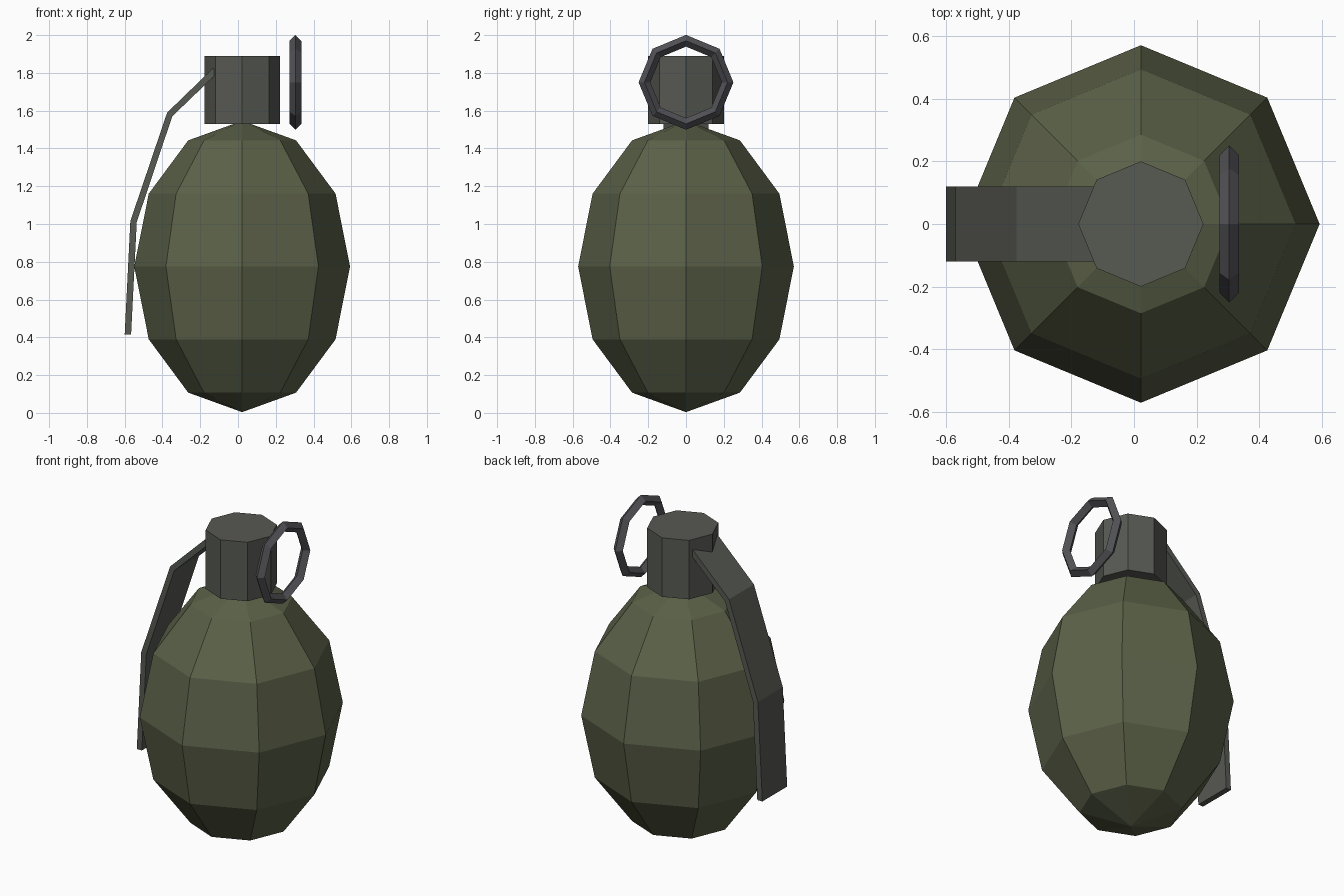
import bpy, bmesh
from math import pi

if "Cube" in bpy.data.objects:
    bpy.data.objects.remove(bpy.data.objects["Cube"])

CX = 0.022  # axis of body and cap


def paint(obj, name, rgb):
    mat = bpy.data.materials.get(name) or bpy.data.materials.new(name)
    mat.diffuse_color = (*rgb, 1)
    mat.use_nodes = True
    mat.node_tree.nodes["Principled BSDF"].inputs["Base Color"].default_value = mat.diffuse_color
    obj.data.materials.append(mat)


OLIVE = ("olive", (0.105, 0.12, 0.065))
STEEL = ("steel", (0.095, 0.1, 0.085))
DARK = ("dark_metal", (0.085, 0.085, 0.095))

# Faceted egg-shaped body
bpy.ops.mesh.primitive_uv_sphere_add(segments=8, ring_count=6, radius=1,
                                     location=(CX, 0, 0.775))
body = bpy.context.object
body.name = "body"
body.scale = (0.571, 0.571, 0.771)
paint(body, *OLIVE)

# Octagonal fuse cap
bpy.ops.mesh.primitive_cylinder_add(vertices=8, radius=0.2, depth=0.36,
                                    location=(CX, 0, 1.71))
cap = bpy.context.object
cap.name = "fuse_cap"
paint(cap, *STEEL)

# Pull ring with diamond cross-section
bpy.ops.mesh.primitive_torus_add(major_segments=8, minor_segments=4,
                                 major_radius=0.22, minor_radius=0.031,
                                 location=(0.304, 0, 1.75), rotation=(0, pi / 2, 0))
ring = bpy.context.object
ring.name = "pull_ring"
paint(ring, *DARK)

# Bent safety lever: outer and inner outline in the xz plane, extruded along y
outer = [(-0.13, 1.827), (-0.375, 1.59), (-0.57, 1.015), (-0.6, 0.415)]
inner = [(-0.566, 0.415), (-0.536, 1.01), (-0.348, 1.57), (-0.112, 1.797)]
half = len(outer)
bm = bmesh.new()
pts = outer + inner
sides = [[bm.verts.new((x, y, z)) for x, z in pts] for y in (-0.12, 0.12)]
n = len(pts)
for i in range(n):
    j = (i + 1) % n
    bm.faces.new((sides[0][i], sides[0][j], sides[1][j], sides[1][i]))
for s in sides:
    for i in range(half - 1):
        bm.faces.new((s[i], s[i + 1], s[n - 2 - i], s[n - 1 - i]))
bmesh.ops.recalc_face_normals(bm, faces=bm.faces)
mesh = bpy.data.meshes.new("safety_lever")
bm.to_mesh(mesh)
bm.free()
lever = bpy.data.objects.new("safety_lever", mesh)
bpy.context.collection.objects.link(lever)
paint(lever, *STEEL)
